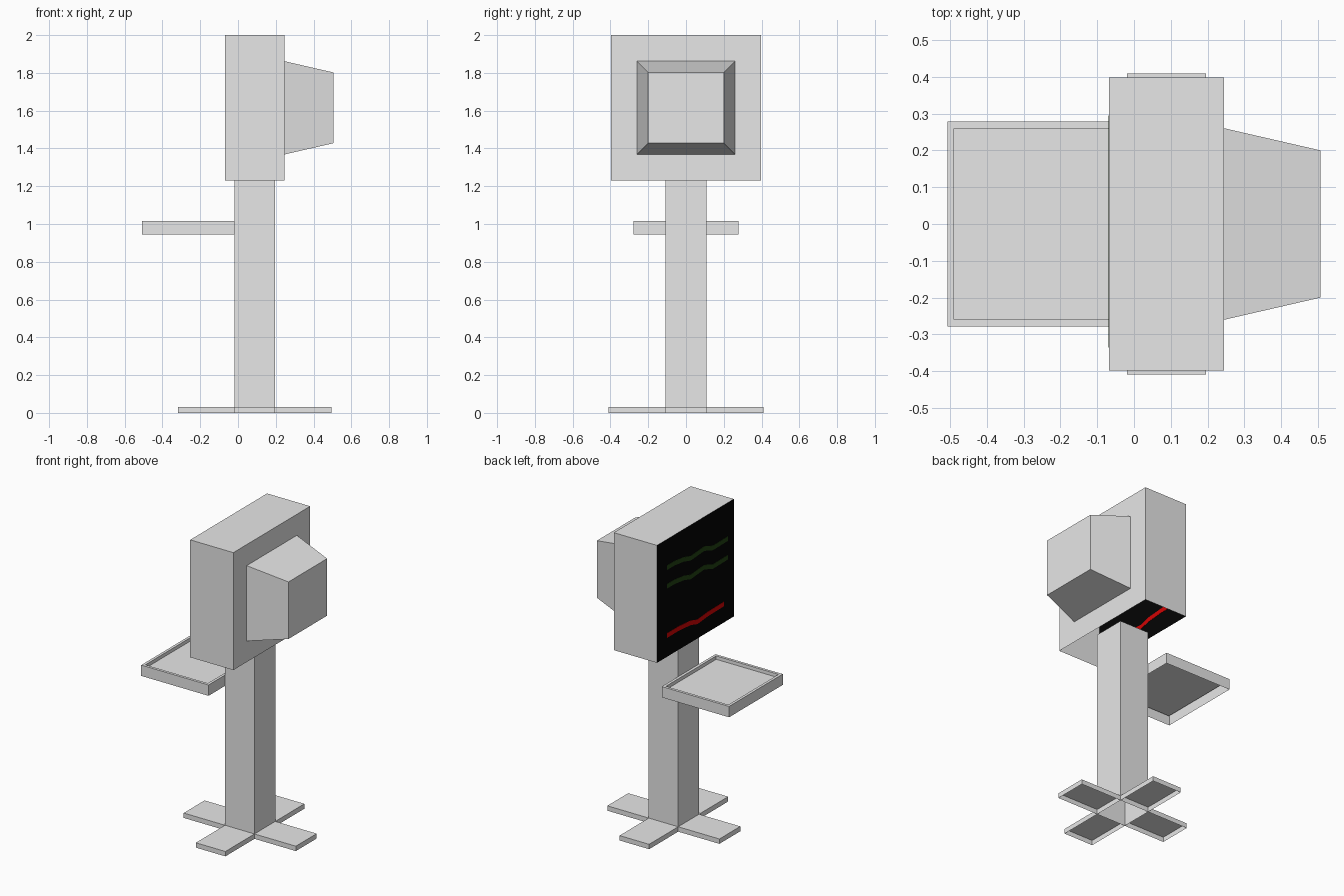
import bpy, bmesh
from mathutils import Vector

if "Cube" in bpy.data.objects:
    bpy.data.objects.remove(bpy.data.objects["Cube"])


def material(name, rgb):
    m = bpy.data.materials.new(name)
    m.diffuse_color = (*rgb, 1)
    m.use_nodes = True
    m.node_tree.nodes["Principled BSDF"].inputs["Base Color"].default_value = m.diffuse_color
    return m


GREY = material("casing grey", (0.8, 0.8, 0.8))
BLACK = material("screen black", (0.001, 0.001, 0.001))
GREEN = material("trace green", (0.015, 0.053, 0.006))
RED = material("trace red", (0.65, 0.001, 0.001))


def finish(bm, name, *mats):
    me = bpy.data.meshes.new(name)
    bm.to_mesh(me)
    bm.free()
    for m in mats:
        me.materials.append(m)
    ob = bpy.data.objects.new(name, me)
    bpy.context.collection.objects.link(ob)
    return ob


def facing(bm, direction):
    """The face pointing along a direction."""
    bm.normal_update()
    return max(bm.faces, key=lambda f: f.normal.dot(Vector(direction)))


def shell(lo, hi, open_sides):
    """Box between two corners with some sides left open."""
    bm = bmesh.new()
    bmesh.ops.create_cube(bm, size=1)
    for v in bm.verts:
        v.co = [(a + b) / 2 + c * (b - a) for a, b, c in zip(lo, hi, v.co)]
    gone = [facing(bm, s) for s in open_sides]
    bmesh.ops.delete(bm, geom=gone, context='FACES_ONLY')
    return bm


def inset(bm, face, thickness, depth=0.0):
    """Inset a face in place, then move it along its normal."""
    bmesh.ops.inset_individual(bm, faces=[face], thickness=thickness,
                               use_even_offset=True)
    shift = face.normal * depth
    for v in face.verts:
        v.co += shift


UP, DOWN = (0, 0, 1), (0, 0, -1)

# Monitor head: open underneath, tapered tube housing grown from the +x side
bm = shell((-0.068, -0.398, 1.23), (0.245, 0.398, 2.0), [DOWN])
facing(bm, (-1, 0, 0)).material_index = 1
back = facing(bm, (1, 0, 0))
inset(bm, back, 0.138)
inset(bm, back, 0.06, 0.261)
finish(bm, "monitor_head", GREY, BLACK)

# Column, open at both ends
X0, X1, W = -0.019, 0.195, 0.108
finish(shell((X0, -W, 0), (X1, W, 1.23), [UP, DOWN]), "column", GREY)

# Four hollow feet in a cross around the column
FEET = {
    "left_foot": ((-0.318, -W), (X0, W), (1, 0, 0)),
    "right_foot": ((X1, -W), (0.495, W), (-1, 0, 0)),
    "front_foot": ((X0, -0.409), (X1, -W), (0, 1, 0)),
    "back_foot": ((X0, W), (X1, 0.409), (0, -1, 0)),
}
for name, (lo, hi, inner) in FEET.items():
    finish(shell((*lo, 0), (*hi, 0.032), [DOWN, inner]), name, GREY)

# Keyboard tray: hollow underneath with a sunken top
bm = shell((-0.507, -0.278, 0.945), (X0, 0.278, 1.016), [DOWN])
top = facing(bm, UP)
inset(bm, top, 0.018)
inset(bm, top, 0.0005, -0.022)
finish(bm, "tray", GREY)


def trace(name, points, mat, width=0.03):
    """Very thin wavy plate straddling the screen, points are (y, z)."""
    bm = bmesh.new()
    rows = [[bm.verts.new((-0.0695, y, z + s * width / 2)) for s in (-1, 1)]
            for y, z in points]
    faces = [bm.faces.new((a[0], b[0], b[1], a[1]))
             for a, b in zip(rows, rows[1:])]
    ext = bmesh.ops.extrude_face_region(bm, geom=faces, use_keep_orig=True)
    for v in ext["geom"]:
        if isinstance(v, bmesh.types.BMVert):
            v.co.x += 0.003
    bmesh.ops.recalc_face_normals(bm, faces=bm.faces)
    finish(bm, name, mat)


# Screen traces
WAVE = [(0.295, 1.815), (0.22, 1.815), (0.12, 1.803), (0.05, 1.783),
        (-0.09, 1.793), (-0.18, 1.763), (-0.335, 1.765)]
trace("upper_trace", WAVE, GREEN)
trace("middle_trace", [(y, z - 0.122) for y, z in WAVE], GREEN)
trace("lower_trace", [(0.295, 1.37), (0.17, 1.37), (0.05, 1.36),
                      (-0.02, 1.34), (-0.13, 1.35), (-0.295, 1.352)], RED)
